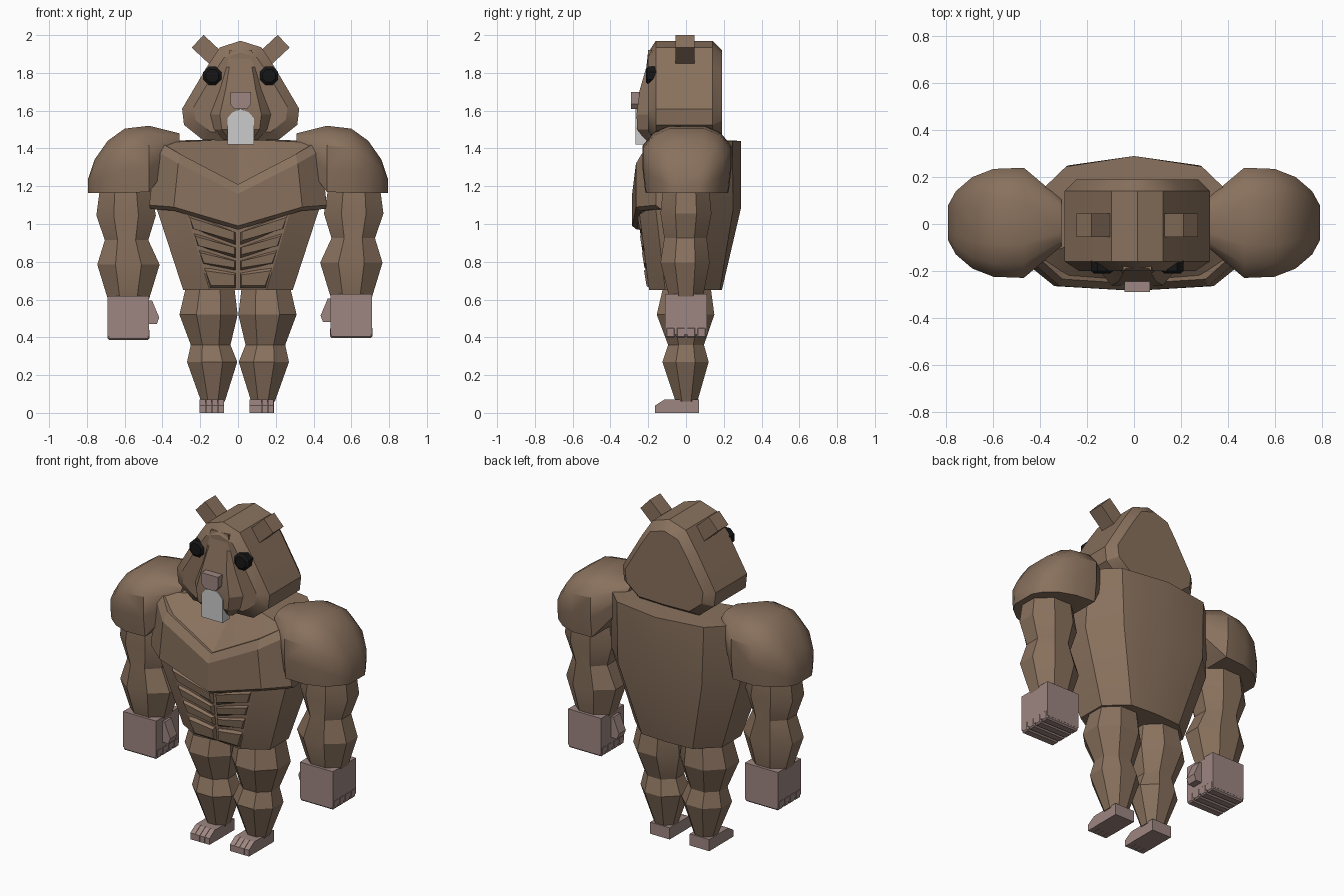
import bpy, bmesh
from math import sin, cos, pi, radians
from mathutils import Matrix, Vector

if "Cube" in bpy.data.objects:
    bpy.data.objects.remove(bpy.data.objects["Cube"])


def material(name, rgb):
    m = bpy.data.materials.new(name)
    m.diffuse_color = (*rgb, 1)
    m.use_nodes = True
    m.node_tree.nodes["Principled BSDF"].inputs["Base Color"].default_value = m.diffuse_color
    return m


FUR = material("fur", (0.25, 0.165, 0.11))
SKIN = material("skin", (0.34, 0.24, 0.22))
BLACK = material("black", (0.008, 0.008, 0.008))


def finish(name, bm, mat, smooth=0):
    bmesh.ops.recalc_face_normals(bm, faces=bm.faces)
    me = bpy.data.meshes.new(name)
    bm.to_mesh(me)
    bm.free()
    if mat:
        me.materials.append(mat)
    if smooth:
        me.shade_smooth()
        me.set_sharp_from_angle(angle=radians(smooth))
    ob = bpy.data.objects.new(name, me)
    bpy.context.collection.objects.link(ob)
    return ob


def loft(name, rings, mat, smooth=0, peak=None):
    """Skin closed rings of equal length; optional peak closes the last ring as a fan."""
    bm = bmesh.new()
    vs = [[bm.verts.new(p) for p in r] for r in rings]
    n = len(vs[0])
    for a, b in zip(vs, vs[1:]):
        for i in range(n):
            j = (i + 1) % n
            bm.faces.new((a[i], a[j], b[j], b[i]))
    bm.faces.new(vs[0])
    if peak:
        top = bm.verts.new(peak)
        for i in range(n):
            bm.faces.new((vs[-1][i], vs[-1][(i + 1) % n], top))
    else:
        bm.faces.new(vs[-1])
    return finish(name, bm, mat, smooth)


def box(name, lo, hi, mat, bevel=0, rot=None):
    lo, hi = Vector(lo), Vector(hi)
    bm = bmesh.new()
    bmesh.ops.create_cube(bm, size=1)
    bmesh.ops.scale(bm, vec=hi - lo, verts=bm.verts)
    if bevel:
        bmesh.ops.bevel(bm, geom=bm.edges[:], offset=bevel, segments=1, affect='EDGES')
    if rot:
        bmesh.ops.rotate(bm, matrix=rot, verts=bm.verts)
    bmesh.ops.translate(bm, vec=(lo + hi) / 2, verts=bm.verts)
    return finish(name, bm, mat)


def both(half):
    """Complete a half outline whose first and last points lie on x = 0."""
    return half + [(-p[0], *p[1:]) for p in half[-2:0:-1]]


def octagon(x0, x1, y0, y1, z):
    k = cos(pi / 8)
    return [((x0 + x1) / 2 + (x1 - x0) / 2 * cos(pi / 8 + i * pi / 4) / k,
             (y0 + y1) / 2 + (y1 - y0) / 2 * sin(pi / 8 + i * pi / 4) / k, z) for i in range(8)]


# Torso: broad back, tapering waist, V neckline
loft("torso", [
    both([(0, .19, .65), (.17, .18, .65), (.29, .07, .65), (.29, -.11, .65), (.15, -.195, .65), (0, -.18, .65)]),
    both([(0, .29, 1.08), (.28, .25, 1.08), (.43, .1, 1.08), (.43, -.16, 1.08), (.28, -.25, 1.08), (0, -.235, 1.08)]),
    both([(0, .29, 1.44), (.29, .245, 1.44), (.42, .12, 1.44), (.42, -.14, 1.43), (.29, -.23, 1.35), (0, -.25, 1.2)]),
], FUR, 20, peak=(0, 0, 1.45))

# Chest plate, section swept across x
sections = []
for x, yf, zt, zb in [(-.47, -.16, 1.44, 1.08), (-.34, -.265, 1.37, 1.07), (0, -.285, 1.21, .97),
                      (.34, -.265, 1.37, 1.07), (.47, -.16, 1.44, 1.08)]:
    sections.append([(x * .9, yf + .12, zt), (x * .9, yf + .03, zt), (x * .93, yf, zt - .05),
                     (x, yf, zb + .02), (x * .99, yf + .025, zb), (x * .95, yf + .12, zb)])
loft("chest", sections, FUR)

# Abdominal panels
def belly_y(z):
    return -.25 + (1.08 - z) / .43 * .05

rows = [(1.06, .975, .955, .89), (.955, .885, .875, .82), (.865, .79, .805, .755), (.77, .66, .74, .66)]
for s in (-1, 1):
    for ot, ob, it, ib in rows:
        quad = [(.27 - (1.07 - z) * .3 if o else .012, z) for o, z in ((0, it), (1, ot), (1, ob), (0, ib))]
        cx, cz = sum(p[0] for p in quad) / 4, sum(p[1] for p in quad) / 4
        rings = [[(s * x, -.15, z) for x, z in quad],
                 [(s * x, belly_y(z) + .008, z) for x, z in quad],
                 [(s * (cx + (x - cx) * .93), belly_y(z) - .008, cz + (z - cz) * .72) for x, z in quad]]
        loft("abdominal_panel", rings, FUR)

# Head: pear-shaped outline with chamfered front and back
HX = .014
outline = both([(0, 1.97), (.11, 1.935), (.18, 1.83), (.31, 1.61), (.30, 1.525), (.2, 1.445), (0, 1.44)])
loft("head", [[(HX + x * k, y, 1.66 + (z - 1.66) * k) for x, z in outline]
              for y, k in ((-.2, .8), (-.16, 1), (.14, 1), (.19, .84))], FUR, 30)

# Snout
snout = [(1.92, .06, .05, -.19), (1.83, .075, .06, -.21), (1.71, .11, .08, -.245),
         (1.58, .16, .11, -.262), (1.5, .14, .1, -.258), (1.445, .09, .06, -.215)]
loft("snout", [[(HX - w, -.15, z), (HX - w, -.2, z), (HX - f, y, z), (HX + f, y, z), (HX + w, -.2, z), (HX + w, -.15, z)]
               for z, w, f, y in snout], FUR, 20)
loft("nose", [[(HX - .055, y, 1.70), (HX + .055, y, 1.70), (HX + .055, y, 1.635),
               (HX + .035, y, 1.61), (HX - .035, y, 1.61), (HX - .055, y, 1.635)] for y in (-.29, -.23)], SKIN)
loft("front_teeth", [[(HX - .07, y, 1.42), (HX + .07, y, 1.42), (HX + .07, y, 1.56), (HX + .045, y, 1.59),
                      (HX, y, 1.61), (HX - .045, y, 1.59), (HX - .07, y, 1.56)] for y in (-.267, -.2)], None)

for s in (-1, 1):
    # Eyes
    ring = [(.052 * cos(pi / 8 + i * pi / 4), .052 * sin(pi / 8 + i * pi / 4)) for i in range(8)]
    loft("eye", [[(HX + s * .15 + a * k, y, 1.785 + b * k) for a, b in ring]
                 for y, k in ((-.155, 1), (-.2, 1), (-.212, .7))], BLACK)

    # Ears
    c = Vector((HX + s * .178, -.005, 1.921))
    h = Vector((.068, .05, .046))
    box("ear", c - h, c + h, FUR, rot=Matrix.Rotation(-s * radians(43), 3, 'Y'))

    # Shoulder pads: domed sections along x
    pads = []
    for x, w, b, t in [(.31, .1, 1.38, 1.48), (.47, .235, 1.17, 1.52), (.6, .23, 1.165, 1.505),
                       (.69, .195, 1.165, 1.44), (.76, .135, 1.165, 1.34), (.793, .075, 1.165, 1.24)]:
        h = t - b
        pads.append([(s * x, w * u + .005, b + h * v) for u, v in
                     ((-.94, 0), (-1, .35), (-1, .7), (-.75, .9), (-.4, 1), (.4, 1), (.75, .9), (1, .7), (1, .35), (.94, 0))])
    loft("shoulder", pads, FUR, 40)

    # Arms (the pair sits slightly off centre)
    dx = .01
    dz = .005 * s
    arm = [(.47, .74, -.12, .12, 1.2), (.445, .76, -.135, .135, 1.05), (.485, .715, -.115, .11, .92),
           (.425, .755, -.135, .125, .79), (.48, .7, -.09, .09, .61)]
    loft("arm", [octagon(s * a + dx, s * b + dx, c, d, z + dz) for a, b, c, d, z in arm], FUR, 25)

    # Hand with curled fingers and thumb
    hx = s * .59 + dx
    box("hand", (hx - .11, -.11, .41 + dz), (hx + .11, .11, .625 + dz), SKIN)
    for i in range(4):
        y = -.11 + i * .055
        box("finger", (hx - .112, y + .001, .392 + dz), (hx + .112, y + .054, .45 + dz), SKIN, .008)
    loft("thumb", [[(hx - s * u, y, v + dz) for u, v in ((.1, .6), (.125, .6), (.163, .51), (.15, .475), (.1, .475))]
                   for y in (-.05, .015)], SKIN)

    # Legs
    leg = [(.02, .275, -.12, .13, .67), (.002, .31, -.155, .15, .52), (.04, .25, -.095, .095, .36),
           (.004, .27, -.125, .12, .27), (.07, .195, -.055, .06, .06)]
    loft("leg", [octagon(s * a, s * b, c, d, z) for a, b, c, d, z in leg], FUR, 25)

    # Foot with toes
    fx = s * .132 - .007
    box("foot", (fx - .065, -.105, 0), (fx + .065, .07, .07), SKIN)
    for i in range(4):
        x = fx - .065 + i * .0325
        loft("toe", [[(a, -.1, 0), (a, -.165, 0), (a, -.165, .038), (a, -.115, .07), (a, -.1, .07)]
                     for a in (x + .001, x + .0315)], SKIN)
